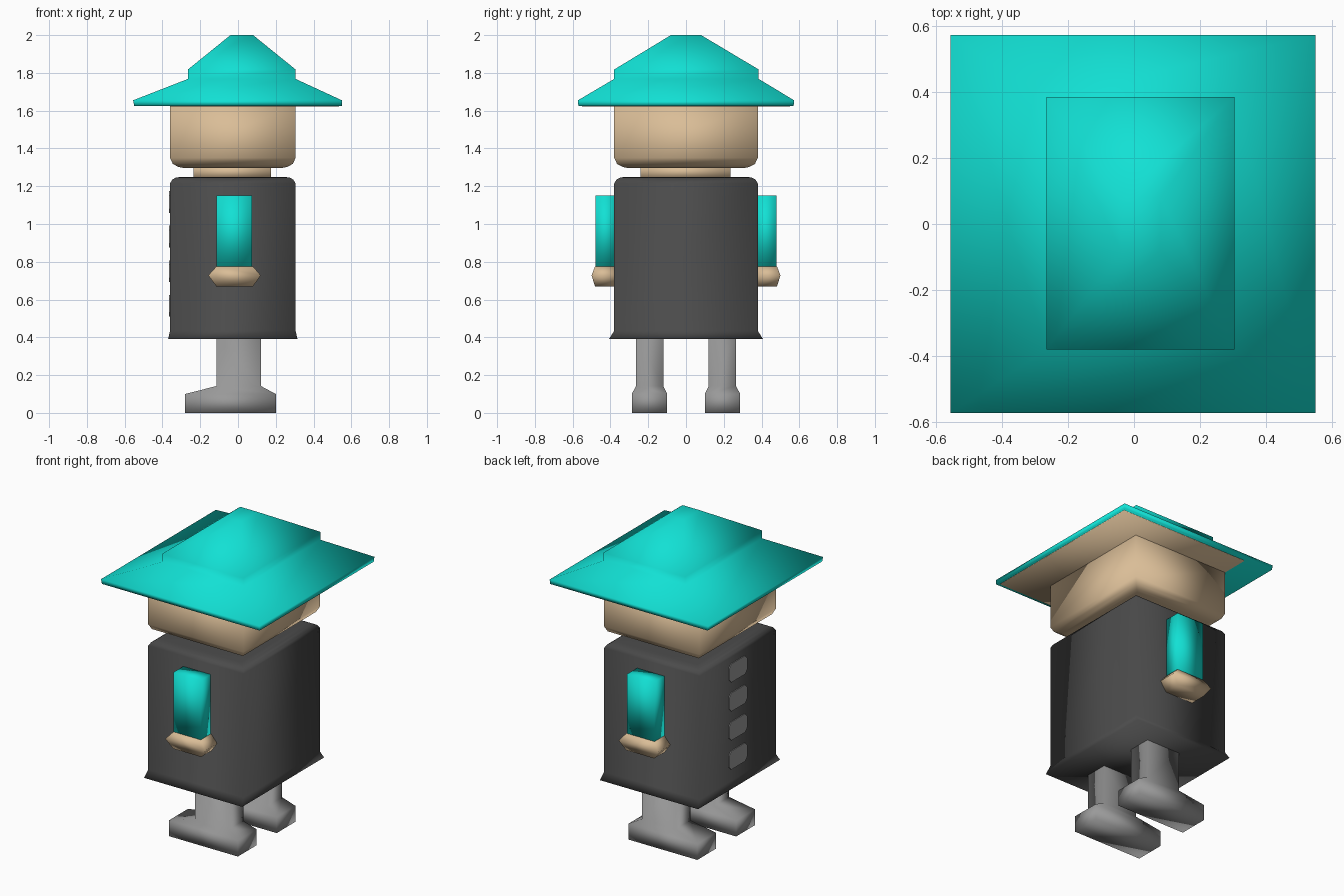
import bpy, bmesh

if "Cube" in bpy.data.objects:
    bpy.data.objects.remove(bpy.data.objects["Cube"])


def material(name, rgb):
    m = bpy.data.materials.new(name)
    m.diffuse_color = (*rgb, 1)
    m.use_nodes = True
    m.node_tree.nodes["Principled BSDF"].inputs["Base Color"].default_value = m.diffuse_color
    return m


TEAL = material("teal", (0.006, 0.75, 0.66))
SKIN = material("tan", (0.70, 0.51, 0.31))
DARK = material("charcoal", (0.07, 0.07, 0.07))
GREY = material("grey", (0.32, 0.32, 0.32))


def finish(name, bm, mat, smooth=True):
    bmesh.ops.recalc_face_normals(bm, faces=bm.faces)
    me = bpy.data.meshes.new(name)
    bm.to_mesh(me)
    bm.free()
    me.materials.append(mat)
    for p in me.polygons:
        p.use_smooth = smooth
    ob = bpy.data.objects.new(name, me)
    bpy.context.collection.objects.link(ob)
    return ob


def loft(name, rings, mat, side=1, smooth=True):
    """Closed stack of rectangles: (z, x0, x1, y0, y1); side=-1 mirrors y."""
    bm = bmesh.new()
    loops = [[bm.verts.new((x, y * side, z))
              for x, y in ((x0, y0), (x1, y0), (x1, y1), (x0, y1))]
             for z, x0, x1, y0, y1 in rings]
    for a, b in zip(loops, loops[1:]):
        for i in range(4):
            j = (i + 1) % 4
            bm.faces.new((a[i], a[j], b[j], b[i]))
    bm.faces.new(loops[0])
    bm.faces.new(loops[-1])
    return finish(name, bm, mat, smooth)


def block(z, inset=0.0):
    """Torso/head cross-section, shrunk by inset."""
    return (z, -0.36 + inset, 0.305 - inset, -0.38 + inset, 0.38 - inset)


# Coat with flared hem and rounded shoulders
loft("coat", [(0.39, -0.37, 0.315, -0.408, 0.408), block(0.435), block(1.215),
              block(1.235, 0.012), block(1.245, 0.03), block(1.25, 0.06)], DARK)

# Neck and head
loft("neck", [(1.24, -0.235, 0.175, -0.24, 0.235),
              (1.31, -0.235, 0.175, -0.24, 0.235)], SKIN)
loft("head", [block(1.297, 0.07), block(1.302, 0.045), block(1.318, 0.015),
              block(1.35), block(1.63)], SKIN)

# Hat: sloping brim, short band and tapered crown, with tan lining below
loft("hat", [(1.626, -0.55, 0.55, -0.57, 0.57), (1.655, -0.555, 0.55, -0.572, 0.572),
             (1.768, -0.265, 0.305, -0.38, 0.385), (1.818, -0.265, 0.305, -0.38, 0.385),
             (2.0, -0.04, 0.08, -0.08, 0.08)], TEAL)
loft("hat_lining", [(1.622, -0.36, 0.535, -0.55, 0.55),
                    (1.628, -0.36, 0.535, -0.55, 0.55)], SKIN)

# Limbs, mirrored across y
for side, label in ((-1, "near"), (1, "far")):
    loft(label + "_sleeve", [(0.772, -0.115, 0.075, 0.37, 0.478),
                             (1.15, -0.115, 0.075, 0.37, 0.478)], TEAL, side)
    loft(label + "_hand", [(0.67, -0.115, 0.08, 0.375, 0.482),
                           (0.728, -0.157, 0.12, 0.375, 0.5),
                           (0.775, -0.115, 0.08, 0.375, 0.482)], SKIN, side)
    loft(label + "_leg", [(0.0, -0.28, 0.2, 0.1, 0.287), (0.1, -0.28, 0.2, 0.1, 0.287),
                          (0.142, -0.115, 0.122, 0.12, 0.265),
                          (0.40, -0.115, 0.122, 0.12, 0.265)], GREY, side)

# Four buttons with clipped corners on the -x side of the coat
for i in range(4):
    bm = bmesh.new()
    w, h, c, z0 = 0.09, 0.058, 0.022, 0.567 + 0.183 * i
    outline = [(-w + c, -h), (w - c, -h), (w, -h + c), (w, h - c),
               (w - c, h), (-w + c, h), (-w, h - c), (-w, -h + c)]
    face = bm.faces.new([bm.verts.new((-0.358, y, z0 + z)) for y, z in outline])
    ext = bmesh.ops.extrude_face_region(bm, geom=[face])
    for v in ext["geom"]:
        if isinstance(v, bmesh.types.BMVert):
            v.co.x -= 0.007
    bmesh.ops.recalc_face_normals(bm, faces=bm.faces)
    finish("button_%d" % (i + 1), bm, GREY, False)
